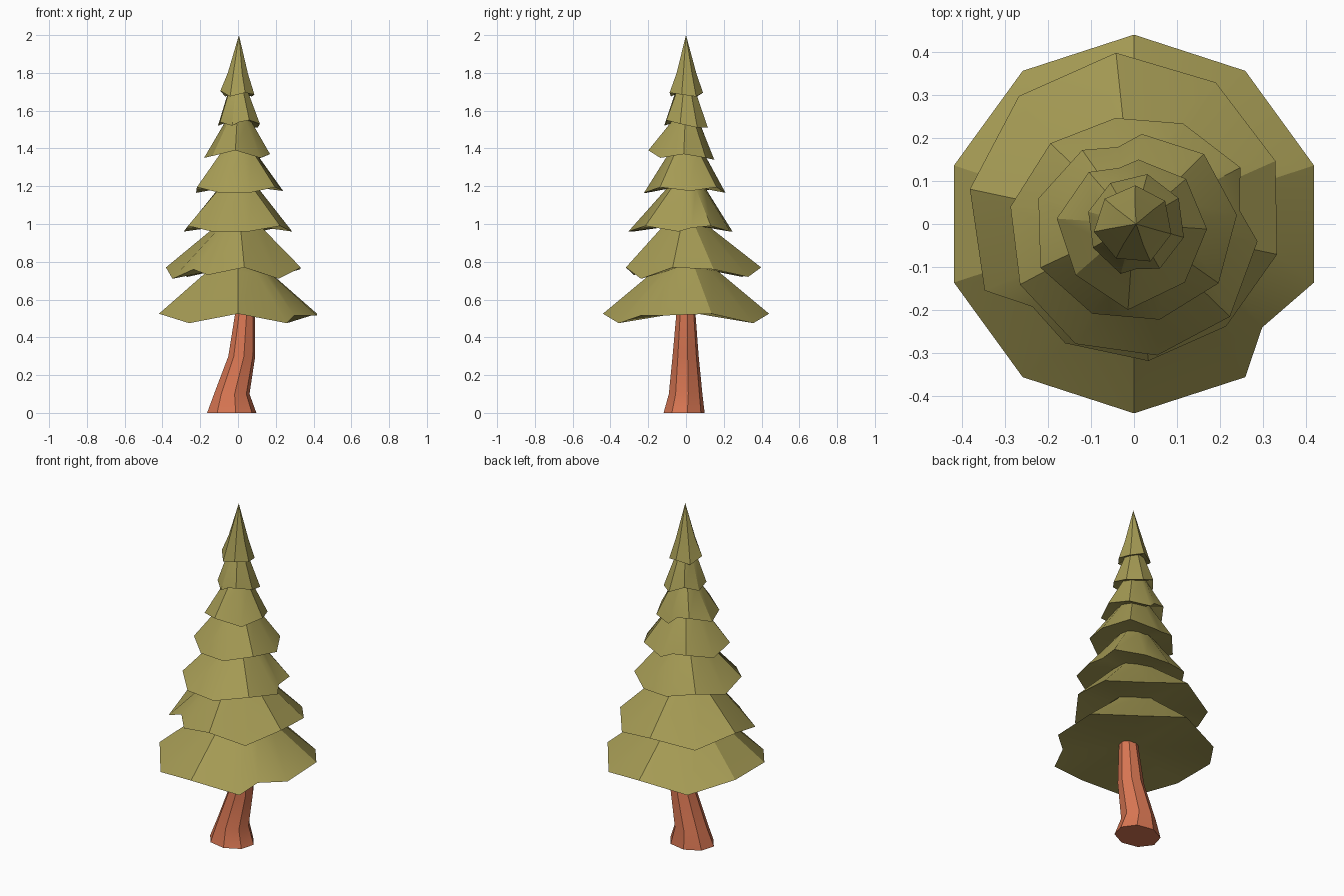
import bpy, bmesh
from math import cos, sin, radians, pi

cube = bpy.data.objects.get("Cube")
if cube:
    bpy.data.objects.remove(cube)


def material(name, color):
    m = bpy.data.materials.new(name)
    m.use_nodes = True
    m.diffuse_color = color
    m.node_tree.nodes["Principled BSDF"].inputs["Base Color"].default_value = color
    return m


foliage = material("olive foliage", (0.38, 0.33, 0.09, 1))
bark = material("red brown bark", (0.68, 0.18, 0.085, 1))


def finish(bm, name, mat):
    bmesh.ops.recalc_face_normals(bm, faces=bm.faces)
    mesh = bpy.data.meshes.new(name)
    bm.to_mesh(mesh)
    bm.free()
    mesh.materials.append(mat)
    mesh.shade_smooth()
    mesh.set_sharp_from_angle(angle=radians(30))
    obj = bpy.data.objects.new(name, mesh)
    bpy.context.collection.objects.link(obj)
    return obj


def bridge(bm, lower, upper):
    n = len(lower)
    for i in range(n):
        j = (i + 1) % n
        bm.faces.new((lower[i], lower[j], upper[j], upper[i]))


def fan(bm, ring, tip):
    for i in range(len(ring)):
        bm.faces.new((ring[i], ring[(i + 1) % len(ring)], tip))


def branch_tier(name, phase, z, radii, drops, collar, collar_z, tip_z, notch=None):
    """Skirt of branches: jagged rim, collar, tip and shallow underside.
    Radii and drops are in hundredths, counter-clockwise from phase."""
    n = len(radii)
    points = []
    for i in range(n):
        points.append((phase + 360 * i / n, radii[i] / 100, z - drops[i] / 100))
        if i == notch:  # fold between two branches
            r = (radii[i] + radii[(i + 1) % n]) / 200
            points.append((phase + 360 * (i + 0.42) / n, r * 0.87, z - 0.01))
    bm = bmesh.new()
    rim, neck = [], []
    for angle, r, h in points:
        c, s = cos(radians(angle)), sin(radians(angle))
        rim.append(bm.verts.new((r * c, r * s, h)))
        neck.append(bm.verts.new((collar * c, collar * s, collar_z + (h - z) * 0.3)))
    bridge(bm, rim, neck)
    fan(bm, neck, bm.verts.new((0.005, 0, tip_z)))
    fan(bm, rim, bm.verts.new((0, 0, z + 0.01)))
    return finish(bm, name, foliage)


# Foliage, from the lowest skirt to the pointed top
branch_tier("foliage_tier_1", 90, 0.525, [44] * 10,
            [0, 5, 0, 0, 5, 0, 5, 1, 0, 5], 0.17, 0.75, 0.92, 6)
branch_tier("foliage_tier_2", 96, 0.77, [40, 40, 39, 38, 32, 32, 32, 34, 36, 38],
            [0, 5, 0, 6, 4, 0, 6, 0, 1, 5], 0.13, 0.98, 1.12, 3)
branch_tier("foliage_tier_3", 100, 0.99, [25, 27, 29, 30, 31, 31, 31, 29, 28, 26],
            [3, 0, 3, 0, 3, 3, 0, 3, 0, 3], 0.11, 1.19, 1.32, 7)
branch_tier("foliage_tier_4", 85, 1.195, [21, 21, 23, 24, 23, 23, 24, 24, 23],
            [3, 0, 3, 0, 3, 3, 0, 2, 0], 0.09, 1.39, 1.5, 0)
branch_tier("foliage_tier_5", 86, 1.39, [15, 16, 18, 18, 20, 18, 17, 16],
            [5, 0, 4, 3, 0, 4, 2, 4], 0.07, 1.55, 1.65, 0)
branch_tier("foliage_tier_6", 75, 1.55, [12, 11, 11, 11, 12, 12, 12, 12],
            [4, 0, 3, 1, 3, 0, 2, 4], 0.053, 1.71, 1.8, 4)
branch_tier("foliage_top", 88, 1.705, [9, 9, 9.5, 9, 9.5, 9, 9],
            [1, 3, 0, 3, 1, 2, 3], 0.055, 1.8, 2)

# Leaning eight-sided trunk: height, centre x, centre y, half width, half depth
sections = [(0, -0.033, -0.01, 0.132, 0.11), (0.1, -0.033, -0.002, 0.095, 0.09),
            (0.3, 0.02, -0.002, 0.072, 0.07), (0.6, 0.043, 0, 0.047, 0.045)]
bm = bmesh.new()
rings = []
for z, cx, cy, w, d in sections:
    rings.append([bm.verts.new((cx + w * cos(a), cy + d * sin(a), z))
                  for a in (pi * (i + 0.2) / 4 for i in range(8))])
for lower, upper in zip(rings, rings[1:]):
    bridge(bm, lower, upper)
bm.faces.new(rings[0])
bm.faces.new(rings[-1])
finish(bm, "trunk", bark)
